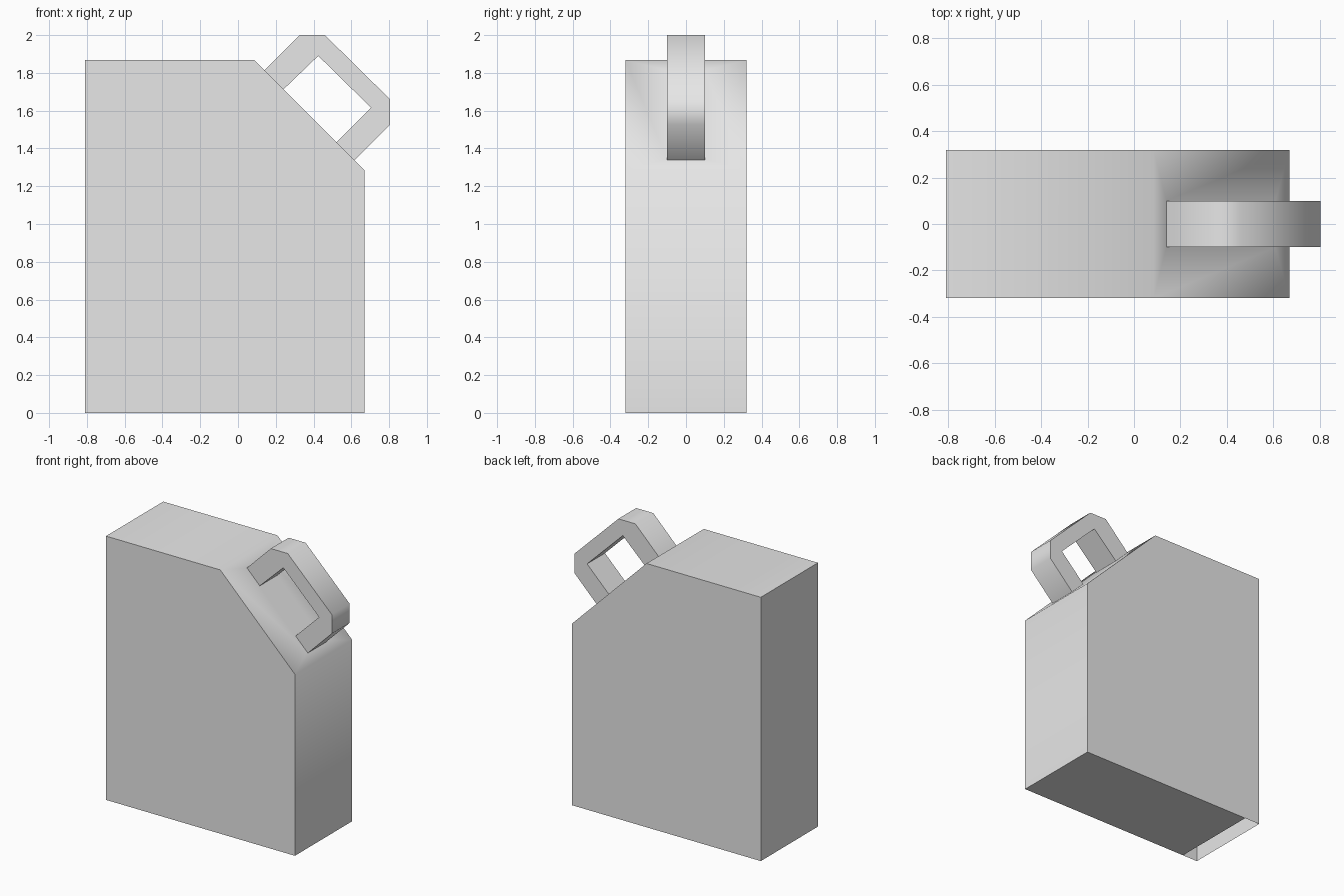
import bpy, bmesh, math

if "Cube" in bpy.data.objects:
    bpy.data.objects.remove(bpy.data.objects["Cube"])

grey = bpy.data.materials.new("light_grey")
grey.use_nodes = True
grey.diffuse_color = (0.8, 0.8, 0.8, 1)
grey.node_tree.nodes["Principled BSDF"].inputs["Base Color"].default_value = (0.8, 0.8, 0.8, 1)


def finish(bm, name):
    """Turn a bmesh into a smooth object that keeps its hard edges."""
    bmesh.ops.remove_doubles(bm, verts=bm.verts, dist=0.0005)
    bmesh.ops.recalc_face_normals(bm, faces=bm.faces)
    mesh = bpy.data.meshes.new(name)
    bm.to_mesh(mesh)
    bm.free()
    mesh.materials.append(grey)
    obj = bpy.data.objects.new(name, mesh)
    bpy.context.collection.objects.link(obj)
    bpy.ops.object.select_all(action='DESELECT')
    obj.select_set(True)
    bpy.context.view_layer.objects.active = obj
    bpy.ops.object.shade_smooth_by_angle(angle=math.radians(60))
    return obj


def rows(bm, profile, half):
    """Front and back vertex rows of an x-z profile."""
    return [[bm.verts.new((x, y, z)) for x, z in profile] for y in (-half, half)]


# Body: extruded outline with a cut shoulder and a narrow open slot underneath
outline = [(-0.69, 0), (0.67, 0), (0.67, 1.285), (0.085, 1.868), (-0.81, 1.868), (-0.81, 0)]
SHOULDER, SLOT = 2, 5
bm = bmesh.new()
front, back = rows(bm, outline, 0.32)
bm.faces.new(front)
bm.faces.new(back[::-1])
for i in range(len(outline)):
    j = (i + 1) % len(outline)
    if i not in (SHOULDER, SLOT):
        bm.faces.new((front[i], back[i], back[j], front[j]))

# Shoulder: sloped panel framing the handle base
base_front, base_back = rows(bm, [(0.61, 1.345), (0.14, 1.813)], 0.1)
outer = [front[2], back[2], back[3], front[3]]
inner = [base_front[0], base_back[0], base_back[1], base_front[1]]
bm.faces.new(inner)
for i in range(4):
    j = (i + 1) % 4
    bm.faces.new((outer[i], outer[j], inner[j], inner[i]))
finish(bm, "canister_body")

# Handle: angular bracket made of an outer and an inner path
outer_path = [(0.14, 1.813), (0.327, 2.0), (0.46, 2.0), (0.805, 1.66), (0.805, 1.525), (0.615, 1.335)]
inner_path = [(0.24, 1.712), (0.425, 1.89), (0.705, 1.615), (0.52, 1.432)]
loop = outer_path + inner_path[::-1]
feet = (len(outer_path) - 1, len(loop) - 1)
bm = bmesh.new()
front, back = rows(bm, loop, 0.1)
bm.faces.new(front)
bm.faces.new(back[::-1])
for i in range(len(loop)):
    j = (i + 1) % len(loop)
    if i not in feet:
        bm.faces.new((front[i], back[i], back[j], front[j]))
finish(bm, "carry_handle")
